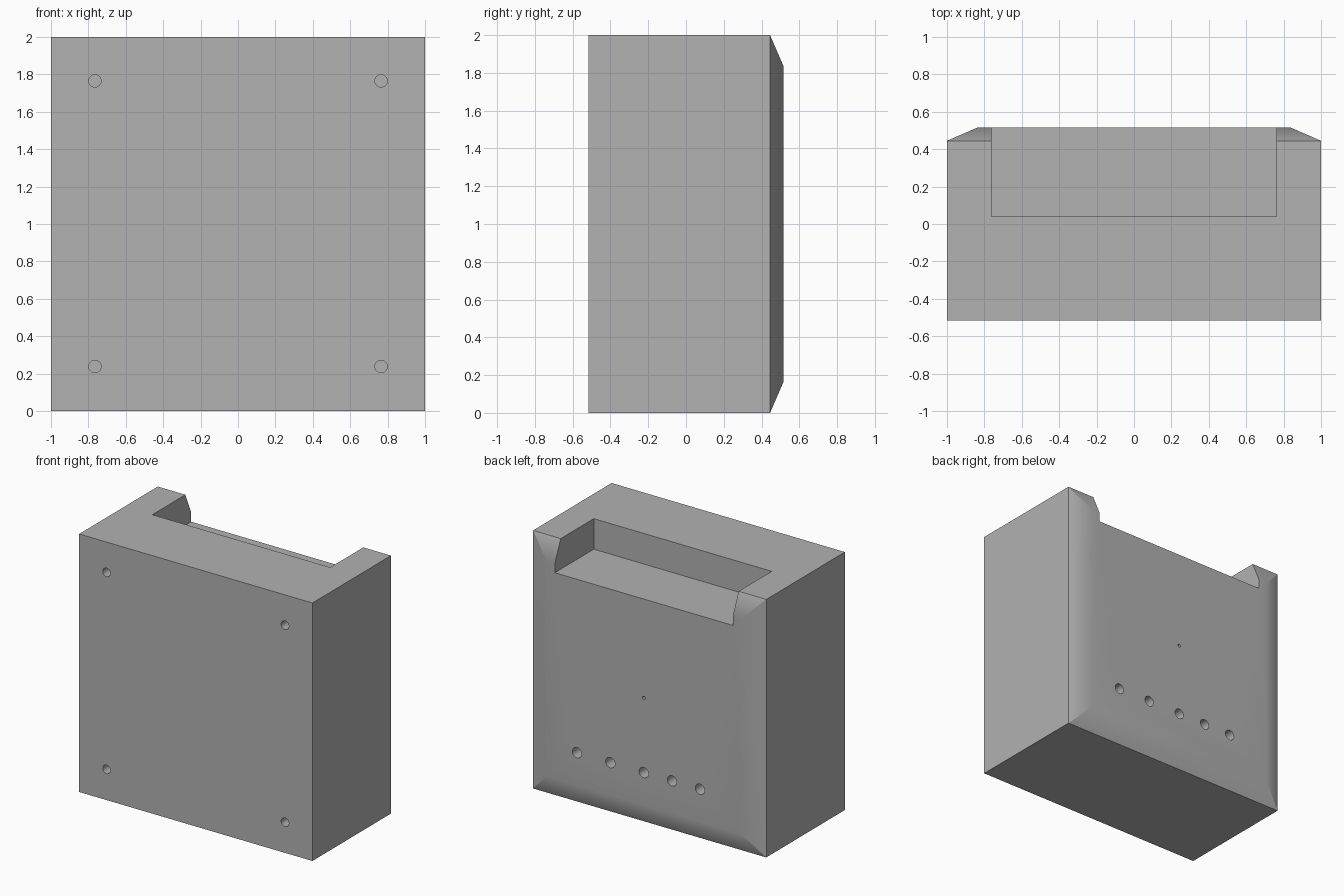
import bpy
import bmesh
import math
from mathutils import Matrix

cube = bpy.data.objects.get("Cube")
if cube:
    bpy.data.objects.remove(cube, do_unlink=True)

FRONT, SHOULDER, BACK = -0.517, 0.445, 0.517
INSET = 0.235          # width of the chamfered border on the back

grey = bpy.data.materials.new("plain_grey")
grey.use_nodes = True
colour = (0.445, 0.445, 0.445, 1)
grey.diffuse_color = colour
grey.node_tree.nodes["Principled BSDF"].inputs["Base Color"].default_value = colour


def make_object(name, bm):
    bmesh.ops.recalc_face_normals(bm, faces=bm.faces)
    mesh = bpy.data.meshes.new(name)
    bm.to_mesh(mesh)
    bm.free()
    mesh.materials.append(grey)
    obj = bpy.data.objects.new(name, mesh)
    bpy.context.collection.objects.link(obj)
    return obj


def add_box(bm, low, high):
    size = [b - a for a, b in zip(low, high)]
    centre = [(a + b) / 2 for a, b in zip(low, high)]
    matrix = Matrix.Translation(centre) @ Matrix.Diagonal((*size, 1))
    return bmesh.ops.create_cube(bm, size=1, matrix=matrix)


def add_drill(bm, x, z, surface, radius, depth):
    turn = Matrix.Rotation(math.pi / 2, 4, "X")
    bmesh.ops.create_cone(bm, cap_ends=True, segments=32, radius1=radius,
                          radius2=radius, depth=2 * depth,
                          matrix=Matrix.Translation((x, surface, z)) @ turn)


# Case: box with a raised, chamfered back panel
bm = bmesh.new()
add_box(bm, (-1, FRONT, 0), (1, SHOULDER, 2))
back = max(bm.faces, key=lambda f: f.calc_center_median().y)
bmesh.ops.inset_region(bm, faces=[back], thickness=INSET, depth=0)
for v in back.verts:
    v.co.y = BACK
case = make_object("case", bm)

# Cutter: open notch in the top, screw holes in front, row of holes at back
bm = bmesh.new()
add_box(bm, (-0.763, 0.04, 1.763), (0.763, 0.8, 2.3))
for x in (-0.765, 0.765):
    for z in (0.238, 1.765):
        add_drill(bm, x, z, FRONT, 0.033, 0.2)
for x in (-0.482, -0.242, 0, 0.287, 0.573):
    add_drill(bm, x, 0.418, BACK, 0.04, 0.2)
add_drill(bm, 0, 0.996, BACK, 0.012, 0.2)
cutter = make_object("opening_cutter", bm)
cutter.hide_render = True

# Cut the openings, then drop the cutter
for o in bpy.context.selected_objects:
    o.select_set(False)
bpy.context.view_layer.objects.active = case
case.select_set(True)
cut = case.modifiers.new("openings", "BOOLEAN")
cut.operation = "DIFFERENCE"
cut.solver = "EXACT"
cut.object = cutter
bpy.ops.object.modifier_apply(modifier=cut.name)
bpy.data.objects.remove(cutter, do_unlink=True)

# Soft chamfers, sharp corners
bpy.ops.object.shade_smooth_by_angle(angle=math.radians(30))
weighted = case.modifiers.new("even_shading", "WEIGHTED_NORMAL")
weighted.keep_sharp = True
